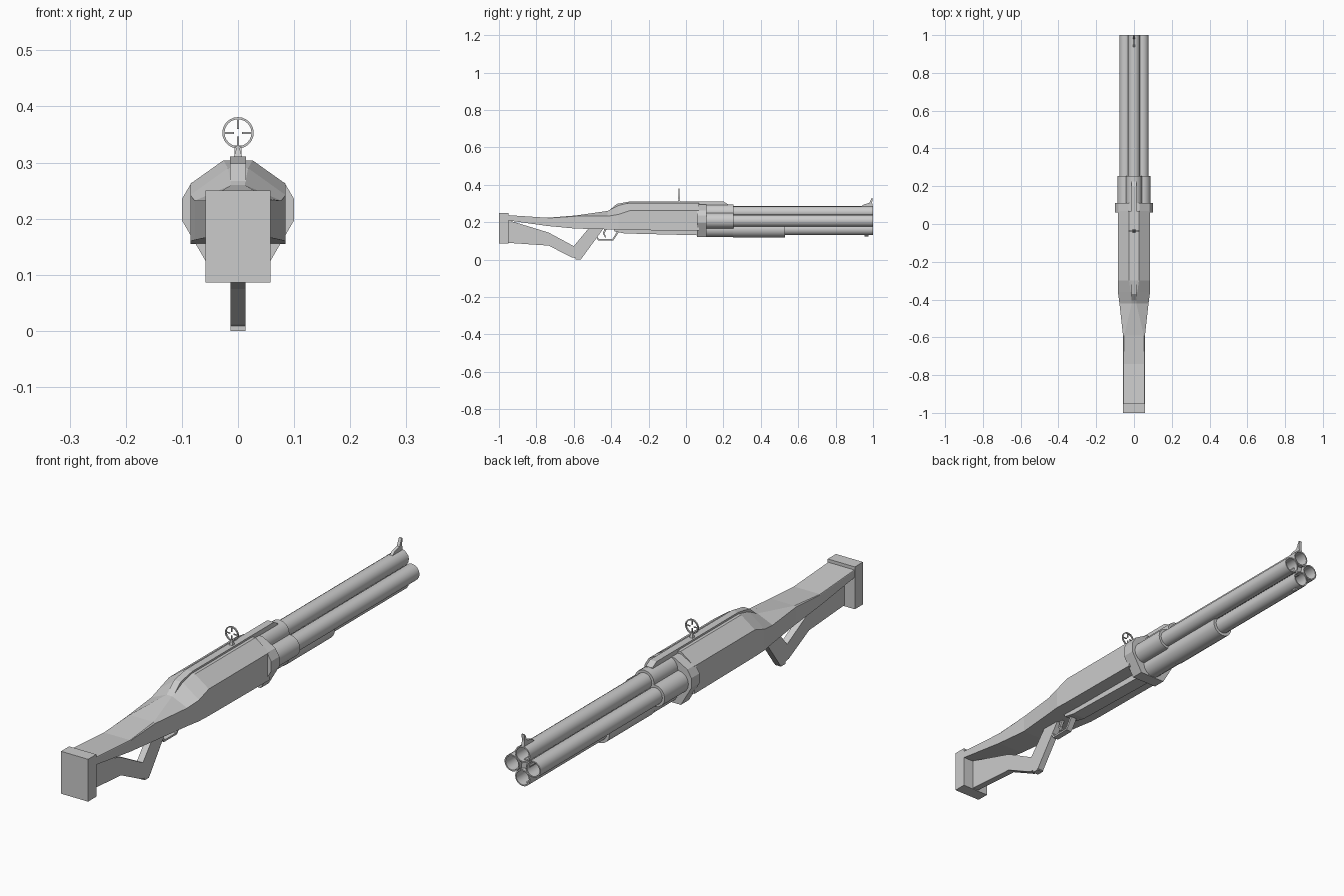
import bpy, bmesh
from math import pi, sin, cos
from mathutils import Vector

if "Cube" in bpy.data.objects:
    bpy.data.objects.remove(bpy.data.objects["Cube"])


def make(name, bm, smooth=False):
    bmesh.ops.recalc_face_normals(bm, faces=bm.faces)
    me = bpy.data.meshes.new(name)
    bm.to_mesh(me)
    bm.free()
    ob = bpy.data.objects.new(name, me)
    bpy.context.collection.objects.link(ob)
    if smooth:
        bpy.ops.object.select_all(action='DESELECT')
        ob.select_set(True)
        bpy.context.view_layer.objects.active = ob
        bpy.ops.object.shade_smooth_by_angle(angle=0.7)
    return ob


def loft(name, rings, smooth=False, cap=True):
    bm = bmesh.new()
    vs = [[bm.verts.new(p) for p in r] for r in rings]
    n = len(vs[0])
    for a, b in zip(vs, vs[1:]):
        for i in range(n):
            j = (i + 1) % n
            bm.faces.new((a[i], a[j], b[j], b[i]))
    if cap:
        bm.faces.new(vs[0])
        bm.faces.new(vs[-1])
    return make(name, bm, smooth)


def side_prism(name, pts, hw):
    """Extrude a (y, z) profile across x."""
    return loft(name, [[(x, y, z) for y, z in pts] for x in (-hw, hw)])


def mirrored(half, y):
    """Closed section at y from the right half outline, top to bottom."""
    return [(x, y, z) for x, z in half] + [(-x, y, z) for x, z in reversed(half)]


def box(name, x, y0, y1, z0, z1):
    return side_prism(name, [(y0, z0), (y1, z0), (y1, z1), (y0, z1)], x)


def lathe_y(name, cx, cz, steps, n=16):
    """Round part along y from (y, radius) steps."""
    rings = [[(cx + r * cos(2 * pi * i / n), y, cz + r * sin(2 * pi * i / n))
              for i in range(n)] for y, r in steps]
    return loft(name, rings, True)


# Butt pad
box("butt_pad", 0.058, -1.0, -0.95, 0.086, 0.25)

# Stock and receiver: one faceted body
body = [
    (-0.955, (0.056, 0.238), (0.057, 0.236), (0.057, 0.21)),
    (-0.74, (0.056, 0.224), (0.057, 0.222), (0.057, 0.18)),
    (-0.59, (0.052, 0.236), (0.058, 0.232), (0.058, 0.166)),
    (-0.42, (0.012, 0.26), (0.077, 0.232), (0.077, 0.162)),
    (-0.36, (0.018, 0.290), (0.085, 0.242), (0.085, 0.16)),
    (-0.30, (0.026, 0.304), (0.085, 0.262), (0.085, 0.158)),
    (0.07, (0.026, 0.304), (0.085, 0.262), (0.085, 0.155)),
]
loft("stock_and_receiver", [mirrored(s[1:], s[0]) for s in body])

# Skeleton lower stock with angled grip
side_prism("grip_frame", [
    (-0.955, 0.212), (-0.735, 0.145), (-0.6, 0.072), (-0.52, 0.168),
    (-0.44, 0.168), (-0.56, 0.004), (-0.61, 0.012), (-0.735, 0.075),
    (-0.955, 0.09)], 0.013)
box("grip_foot", 0.013, -0.59, -0.562, 0.0, 0.012)

# Receiver underside
side_prism("lower_receiver", [(-0.39, 0.168), (0.07, 0.168), (0.07, 0.13),
                              (-0.33, 0.14), (-0.38, 0.15)], 0.028)

# Trigger guard and trigger
side_prism("trigger_guard", [
    (-0.48, 0.12), (-0.47, 0.102), (-0.39, 0.102), (-0.382, 0.112), (-0.35, 0.16),
    (-0.362, 0.16), (-0.39, 0.116), (-0.395, 0.109), (-0.466, 0.109), (-0.472, 0.122)], 0.012)
side_prism("trigger", [(-0.435, 0.165), (-0.445, 0.14), (-0.432, 0.118), (-0.427, 0.12),
                       (-0.436, 0.14), (-0.422, 0.165)], 0.005)

# Top rail
side_prism("top_rail", [(-0.42, 0.255), (-0.37, 0.298), (-0.3, 0.311), (0.2, 0.311),
                        (0.225, 0.296), (0.225, 0.285), (-0.3, 0.285)], 0.014)

# Collar joining receiver to barrels
collar = [(0.028, 0.294), (0.083, 0.264), (0.1, 0.235), (0.1, 0.197), (0.055, 0.12)]
loft("collar", [mirrored(collar, y) for y in (0.06, 0.11)])

# Four barrels in a diamond, each with a rear sleeve
CZ, OFF, R = 0.208, 0.0455, 0.032
for name, dx, dz in (("top", 0, 1), ("right", 1, 0), ("bottom", 0, -1), ("left", -1, 0)):
    x, z = dx * OFF, CZ + dz * OFF
    lathe_y(name + "_barrel", x, z, [(0.08, R), (1.0, R), (1.0, 0.027), (0.7, 0.027)])
    lathe_y(name + "_barrel_sleeve", x, z, [(0.1, 0.042), (0.255, 0.042)])
lathe_y("barrel_core", 0, CZ, [(0.1, 0.022), (0.985, 0.022)], 8)

# Pump fore-end around the lower barrel
lathe_y("fore_end", 0, CZ - OFF, [(0.25, 0.044), (0.53, 0.044)])

# Muzzle stud and front sight
lathe_y("muzzle_stud", 0, 0.131, [(0.955, 0.007), (0.975, 0.007)], 8)
side_prism("front_sight", [(0.93, 0.28), (0.95, 0.295), (0.98, 0.303), (0.993, 0.33),
                           (0.998, 0.33), (0.995, 0.305), (1.0, 0.28)], 0.006)

# Rear ring sight: tapered post, ring and four hairs
SY, SZ = -0.037, 0.353
loft("sight_post", [[(sx * w, SY + sy * w, z) for sx, sy in ((1, 1), (-1, 1), (-1, -1), (1, -1))]
                    for w, z in ((0.008, 0.308), (0.002, 0.328))])
n = 24
ring = []
for i in range(n + 1):
    a = 2 * pi * i / n
    ring.append([(r * cos(a), SY + y, SZ + r * sin(a))
                 for r, y in ((0.028, -0.003), (0.028, 0.003), (0.024, 0.003), (0.024, -0.003))])
loft("sight_ring", ring, True, cap=False)
for k in range(4):
    d = Vector((cos(k * pi / 2), 0, sin(k * pi / 2)))
    s = Vector((-d.z, 0, d.x)) * 0.0018
    c = Vector((0, SY, SZ))
    loft("sight_hair_%d" % (k + 1), [[c + d * r + s * a + Vector((0, b * 0.002, 0))
         for a, b in ((1, 1), (-1, 1), (-1, -1), (1, -1))] for r in (0.007, 0.026)])
